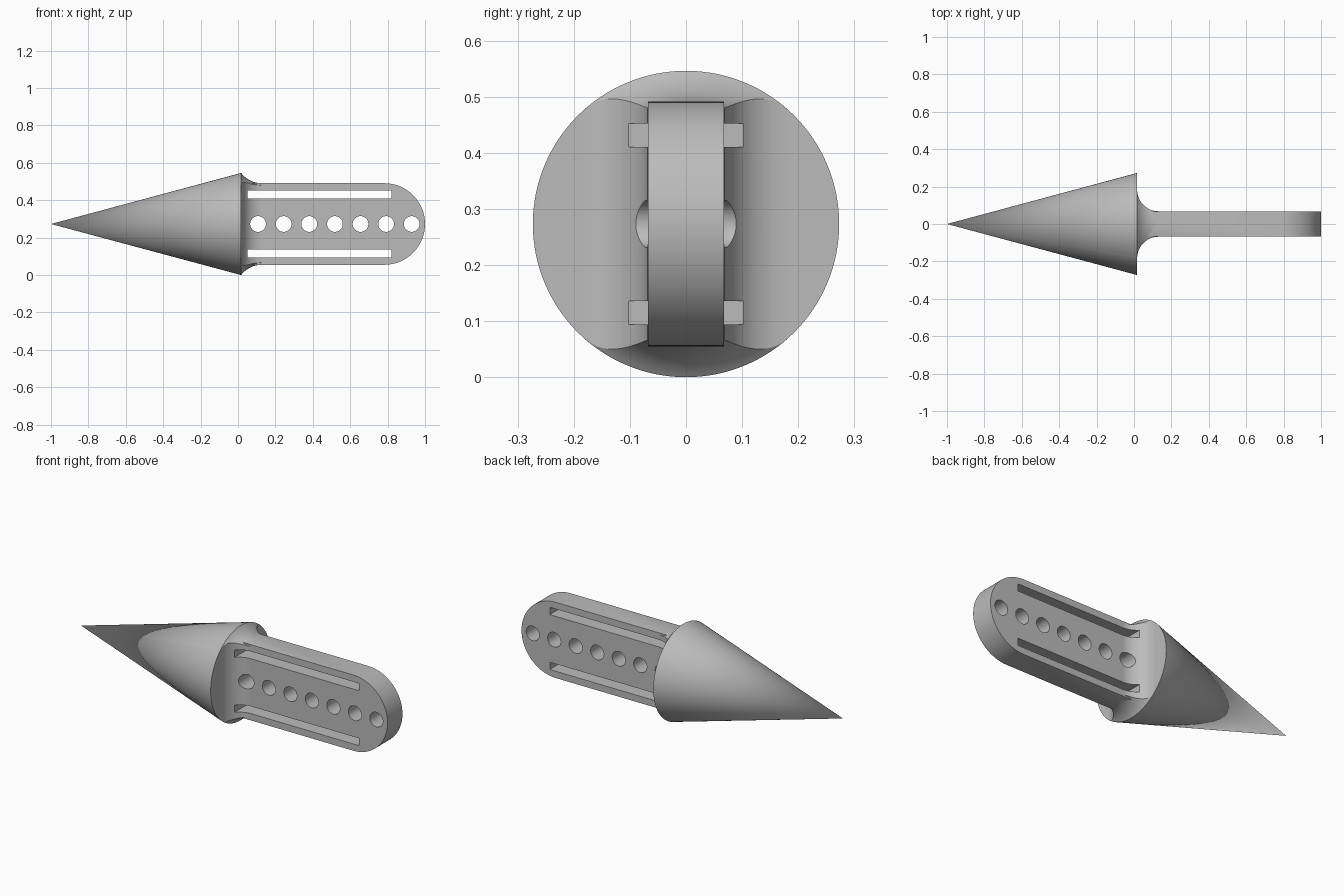
import bpy, bmesh
from math import sin, cos, pi, atan2
from mathutils import Matrix, Vector

cube = bpy.data.objects.get("Cube")
if cube:
    bpy.data.objects.remove(cube)

MID = 0.273          # height of the long axis, also the rim radius
RIM = 0.017          # x of the cone's base
HALF_T, HALF_H = 0.068, 0.218   # blade half thickness and half height

steel = bpy.data.materials.new("grey_metal")
steel.use_nodes = True
grey = (0.5, 0.5, 0.5, 1)
steel.diffuse_color = grey
steel.node_tree.nodes["Principled BSDF"].inputs["Base Color"].default_value = grey


def finish(name, bm):
    bmesh.ops.recalc_face_normals(bm, faces=bm.faces[:])
    me = bpy.data.meshes.new(name)
    bm.to_mesh(me)
    bm.free()
    me.materials.append(steel)
    ob = bpy.data.objects.new(name, me)
    bpy.context.collection.objects.link(ob)
    return ob


def prism(name, pts, half, axis):
    """Extrude a closed outline symmetrically along 'y' or 'z'."""
    def place(a, b, d):
        return Vector((a, d, b + MID)) if axis == 'y' else Vector((a, b, d + MID))
    bm = bmesh.new()
    face = bm.faces.new([bm.verts.new(place(a, b, -half)) for a, b in pts])
    out = bmesh.ops.extrude_face_region(bm, geom=[face])
    verts = [g for g in out["geom"] if isinstance(g, bmesh.types.BMVert)]
    bmesh.ops.translate(bm, verts=verts, vec=place(0, 0, 2 * half) - place(0, 0, 0))
    return finish(name, bm)


def lathe(name, pts, steps=128):
    """Revolve an (x, radius) profile about the long axis."""
    bm = bmesh.new()
    vs = [bm.verts.new((x, 0, r)) for x, r in pts]
    edges = [bm.edges.new(p) for p in zip(vs, vs[1:])]
    bmesh.ops.spin(bm, geom=vs + edges, cent=(0, 0, 0), axis=(1, 0, 0),
                   angle=2 * pi, steps=steps)
    bmesh.ops.remove_doubles(bm, verts=bm.verts[:], dist=1e-5)
    bmesh.ops.translate(bm, verts=bm.verts[:], vec=(0, 0, MID))
    return finish(name, bm)


def combine(target, other, operation):
    mod = target.modifiers.new(operation.lower(), 'BOOLEAN')
    mod.operation, mod.object, mod.solver = operation, other, 'EXACT'
    bpy.context.view_layer.update()
    result = target.evaluated_get(bpy.context.evaluated_depsgraph_get())
    me = bpy.data.meshes.new_from_object(result)
    target.modifiers.clear()
    target.data = me
    bpy.data.objects.remove(other)


# Cone
spike = lathe("spike", [(-1, 0), (RIM, MID), (RIM, 0)])

# Flared neck: round flare trimmed by fillets on both flat sides
R, end = 0.1375, RIM + 0.11
sweep = 2 * atan2(0.055, 0.11)
flare = [(end - R * sin(sweep * (1 - i / 16)),
          HALF_H + R * (1 - cos(sweep * (1 - i / 16)))) for i in range(17)]
neck = lathe("neck", [(-0.05, 0), (-0.05, 0.2)] + flare + [(end, 0)])
F = 0.115
side = [(RIM + F - F * cos(pi / 2 * i / 20), HALF_T + F - F * sin(pi / 2 * i / 20))
        for i in range(21)]
side = [(-0.1, HALF_T + F)] + side + [(0.16, HALF_T)]
combine(neck, prism("side_fillets", side + [(x, -y) for x, y in reversed(side)],
                    0.4, 'z'), 'INTERSECT')

# Blade with a round end
cap = [(1 - HALF_H + HALF_H * sin(pi * i / 48), HALF_H * cos(pi * i / 48))
       for i in range(49)]
blade = prism("blade", [(-0.08, HALF_H)] + cap + [(-0.08, -HALF_H)], HALF_T, 'y')
combine(spike, neck, 'UNION')
combine(spike, blade, 'UNION')

# Two long slots and a row of seven holes
for s in (-1, 1):
    z0, z1 = s * 0.137, s * 0.179
    combine(spike, prism("slot", [(0.05, z0), (0.82, z0), (0.82, z1), (0.05, z1)],
                         0.4, 'y'), 'DIFFERENCE')
for i in range(7):
    hole = [(0.107 + 0.137 * i + 0.042 * cos(2 * pi * k / 40),
             0.042 * sin(2 * pi * k / 40)) for k in range(40)]
    combine(spike, prism("hole", hole, 0.4, 'y'), 'DIFFERENCE')

spike.name = "spike_with_slotted_blade"
bpy.ops.object.select_all(action='DESELECT')
spike.select_set(True)
bpy.context.view_layer.objects.active = spike
bpy.ops.object.shade_smooth_by_angle(angle=pi / 6)
